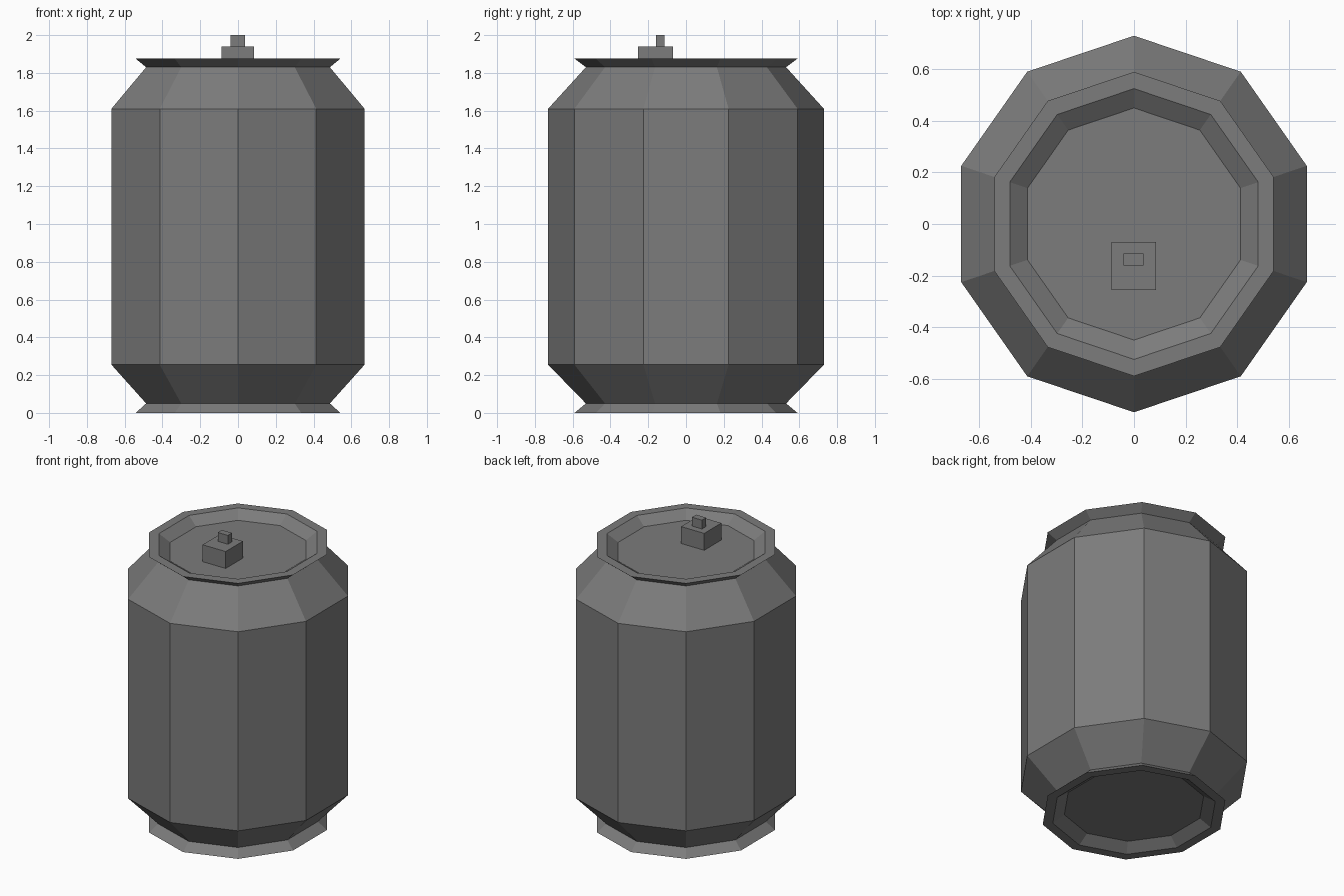
import bpy, bmesh
from math import sin, cos, pi

if "Cube" in bpy.data.objects:
    bpy.data.objects.remove(bpy.data.objects["Cube"], do_unlink=True)

SIDES = 10
X_SQUASH = 0.965

# One plain grey metal
metal = bpy.data.materials.new("grey metal")
metal.use_nodes = True
grey = (0.2, 0.2, 0.2, 1)
metal.diffuse_color = grey
metal.node_tree.nodes["Principled BSDF"].inputs["Base Color"].default_value = grey


def finish(name, bm):
    bmesh.ops.recalc_face_normals(bm, faces=bm.faces)
    mesh = bpy.data.meshes.new(name)
    bm.to_mesh(mesh)
    bm.free()
    mesh.materials.append(metal)
    obj = bpy.data.objects.new(name, mesh)
    bpy.context.collection.objects.link(obj)
    return obj


def lathe(name, profile):
    """Ten-sided turned body, closed at both ends of the profile."""
    bm = bmesh.new()
    angles = [pi / 2 + 2 * pi * i / SIDES for i in range(SIDES)]
    rings = [[bm.verts.new((r * X_SQUASH * cos(a), r * sin(a), z)) for a in angles]
             for r, z in profile]
    for low, high in zip(rings, rings[1:]):
        for i in range(SIDES):
            j = (i + 1) % SIDES
            bm.faces.new((low[i], low[j], high[j], high[i]))
    bm.faces.new(rings[0])
    bm.faces.new(rings[-1])
    return finish(name, bm)


def block(name, low, high):
    bm = bmesh.new()
    bmesh.ops.create_cube(bm, size=1)
    for v in bm.verts:
        v.co = [a + (b - a) * (c + 0.5) for a, b, c in zip(low, high, v.co)]
    return finish(name, bm)


# Can: recessed base, foot rim, tapered body, top rim, recessed lid
lathe("can_body", [
    (0.45, 0.05), (0.525, 0), (0.59, 0), (0.53, 0.05),
    (0.73, 0.255), (0.73, 1.61),
    (0.53, 1.83), (0.59, 1.875), (0.525, 1.875), (0.45, 1.825)])

# Pull tab: base block with a small stud
block("tab_base", (-0.088, -0.255, 1.82), (0.086, -0.07, 1.94))
block("tab_stud", (-0.04, -0.16, 1.935), (0.036, -0.115, 2.0))
